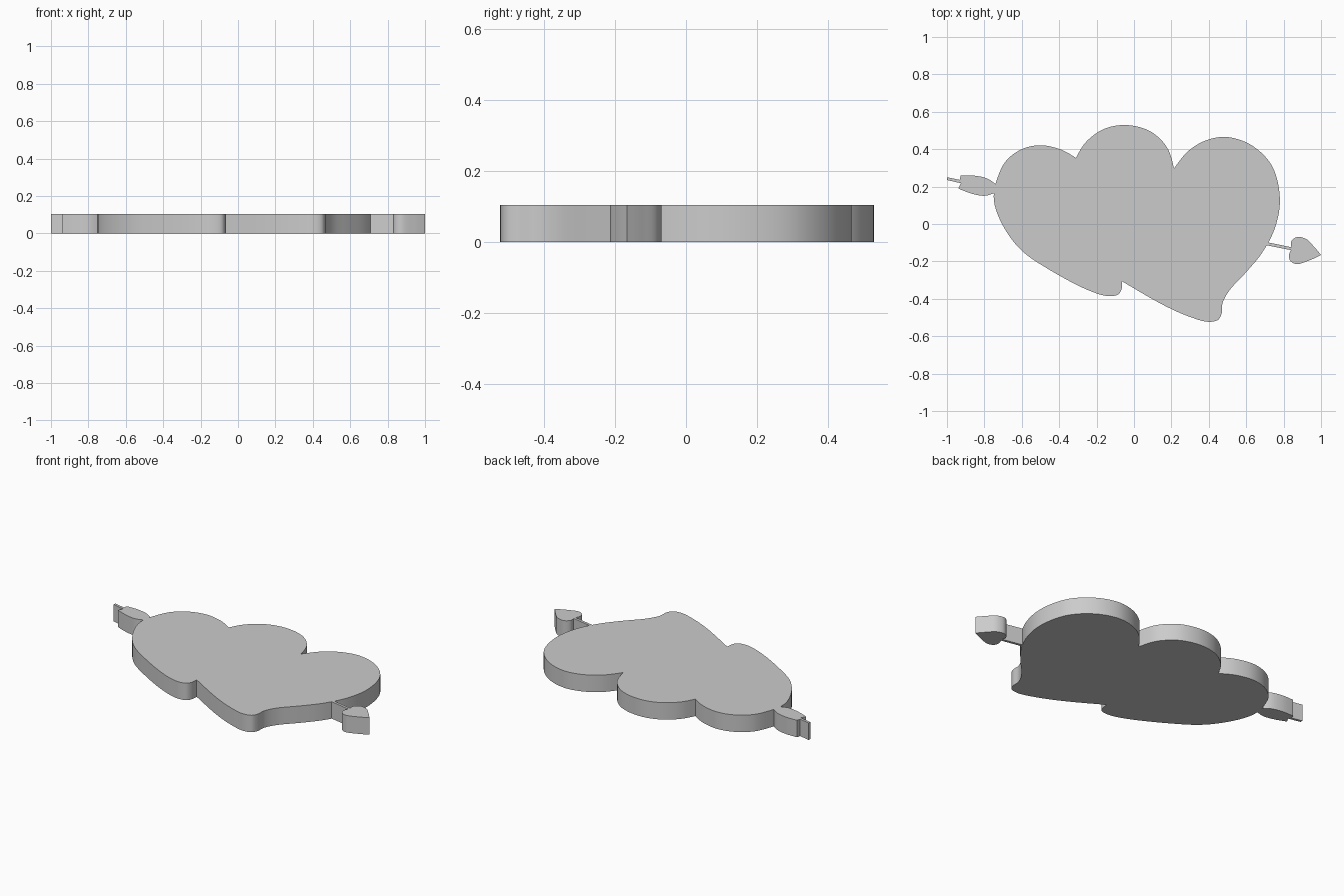
import bpy, bmesh, math
from mathutils import Vector

if "Cube" in bpy.data.objects:
    bpy.data.objects.remove(bpy.data.objects["Cube"])

THICK = 0.103


def smooth_run(pts, steps=7):
    """Centripetal-style smooth curve through one run of points, sharp at both ends."""
    p = [Vector(q) for q in pts]
    if len(p) == 2:
        return p[:-1]
    p = [p[0] * 2.2 - p[1] * 1.5 + p[2] * 0.3] + p + [p[-1] * 2.2 - p[-2] * 1.5 + p[-3] * 0.3]
    t = [0.0]
    for a, b in zip(p, p[1:]):
        t.append(t[-1] + math.sqrt((b - a).length))
    out = []
    for i in range(1, len(p) - 2):
        a, b, c, d = p[i - 1:i + 3]
        h = t[i + 1] - t[i]
        mb = ((b - a) / (t[i] - t[i - 1]) - (c - a) / (t[i + 1] - t[i - 1]) + (c - b) / h) * h
        mc = ((c - b) / h - (d - b) / (t[i + 2] - t[i]) + (d - c) / (t[i + 2] - t[i + 1])) * h
        for k in range(steps):
            s = k / steps
            out.append((2*s**3 - 3*s**2 + 1) * b + (s**3 - 2*s**2 + s) * mb
                       + (3*s**2 - 2*s**3) * c + (s**3 - s**2) * mc)
    return out


def plate(name, runs):
    """Extrude a closed outline; each run starts where the previous one ended."""
    outline = []
    for i, run in enumerate(runs):
        end = runs[(i + 1) % len(runs)][0]
        outline += smooth_run(run + [end])
    bm = bmesh.new()
    face = bm.faces.new([bm.verts.new((v.x, v.y, 0)) for v in outline])
    top = bmesh.ops.extrude_face_region(bm, geom=[face], use_keep_orig=True)
    verts = [g for g in top["geom"] if isinstance(g, bmesh.types.BMVert)]
    bmesh.ops.translate(bm, verts=verts, vec=(0, 0, THICK))
    bmesh.ops.recalc_face_normals(bm, faces=bm.faces)
    mesh = bpy.data.meshes.new(name)
    bm.to_mesh(mesh)
    bm.free()
    obj = bpy.data.objects.new(name, mesh)
    bpy.context.collection.objects.link(obj)
    bpy.ops.object.select_all(action='DESELECT')
    obj.select_set(True)
    bpy.context.view_layer.objects.active = obj
    bpy.ops.object.shade_smooth_by_angle(angle=math.radians(30))
    return obj


# Two overlapping hearts as a single plate: three lobes and two curled tips
plate("double_heart", [
    [(-.743, .21), (-.69, .33), (-.61, .395), (-.508, .421), (-.396, .40)],
    [(-.31, .353), (-.257, .438), (-.16, .508), (-.043, .529), (.086, .496), (.176, .41)],
    [(.214, .297), (.29, .39), (.385, .447), (.497, .465), (.63, .42), (.738, .31),
     (.78, .134), (.754, -.02), (.684, -.155), (.60, -.257), (.508, -.358),
     (.473, -.425), (.468, -.48), (.45, -.512), (.396, -.523), (.30, -.497), (.166, -.438)],
    [(-.063, -.307), (-.067, -.35), (-.085, -.377), (-.139, -.385), (-.235, -.358),
     (-.45, -.246), (-.604, -.139), (-.70, -.01), (-.748, .118)],
])

# Feathered arrow tail with its stub of shaft
plate("arrow_tail", [
    [(-1, .25)], [(-.932, .236)],
    [(-.927, .258), (-.85, .258), (-.785, .243)],
    [(-.742, .215)],
    [(-.748, .165), (-.80, .151), (-.87, .163)],
    [(-.94, .19)], [(-.925, .218)], [(-1, .235)],
])

# Thin shaft leaving the right-hand heart
plate("arrow_shaft", [
    [(.70, -.095)], [(.845, -.125)], [(.842, -.14)], [(.69, -.11)],
])

# Heart-shaped arrow head
plate("arrow_head", [
    [(.844, -.132), (.84, -.095), (.87, -.07), (.92, -.08), (.963, -.122)],
    [(1, -.166), (.936, -.195), (.87, -.214), (.836, -.197), (.829, -.165)],
])
